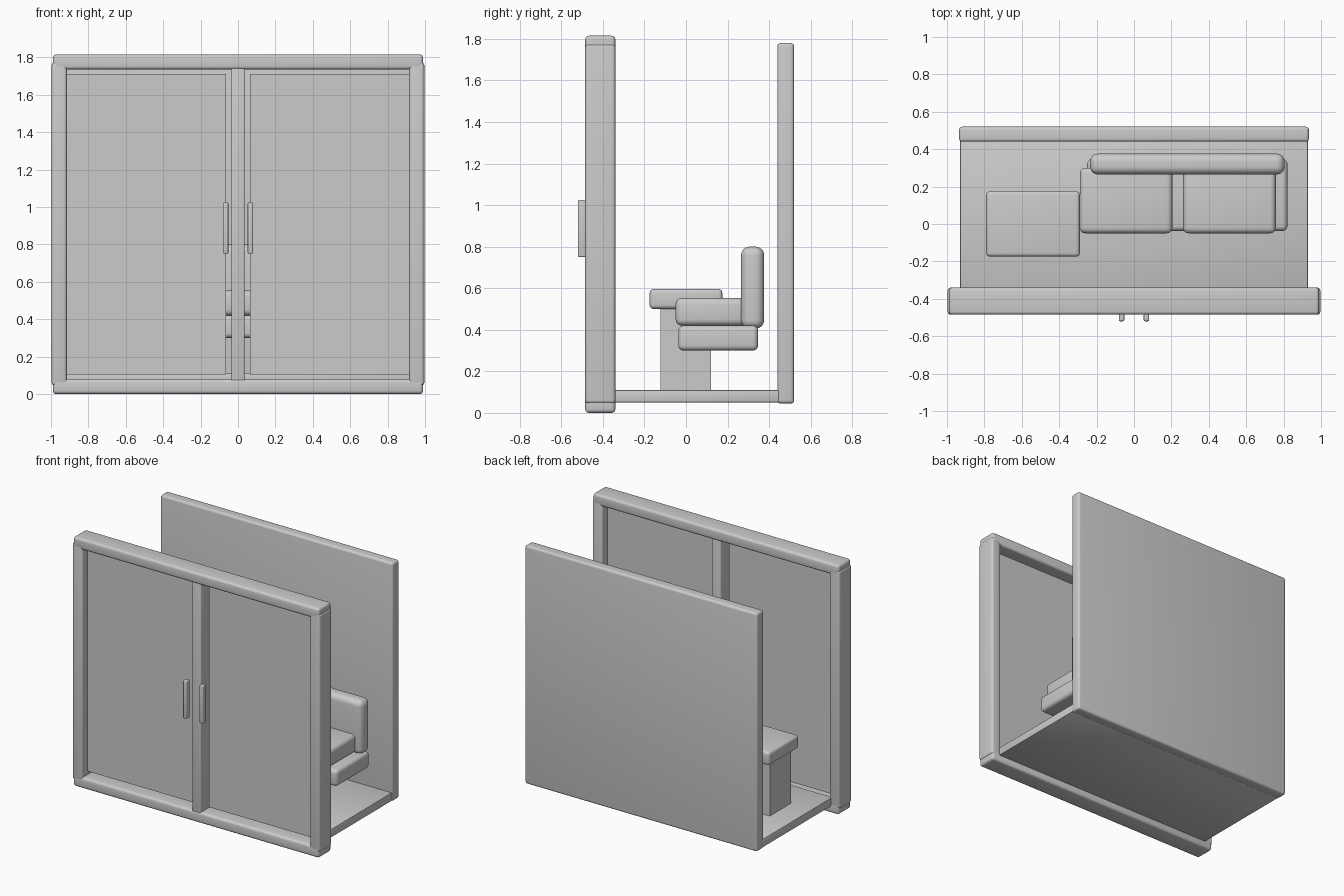
import bpy, math

if "Cube" in bpy.data.objects:
    bpy.data.objects.remove(bpy.data.objects["Cube"])

def box(name, x, y, z, bevel=0.0, segments=4):
    """Rounded box from (min, max) ranges on each axis."""
    bpy.ops.mesh.primitive_cube_add(
        size=1, location=[(r[0] + r[1]) / 2 for r in (x, y, z)])
    ob = bpy.context.object
    ob.name = name
    ob.scale = [r[1] - r[0] for r in (x, y, z)]
    bpy.ops.object.transform_apply(location=False, rotation=False, scale=True)
    if bevel:
        m = ob.modifiers.new("Bevel", 'BEVEL')
        m.width = bevel
        m.segments = segments
        m.limit_method = 'NONE'
        bpy.ops.object.modifier_apply(modifier="Bevel")
        bpy.ops.object.shade_smooth_by_angle(angle=math.radians(35))
    return ob

# Shell: floor slab and rear wall
box("floor", (-0.93, 0.93), (-0.36, 0.46), (0.05, 0.11), 0.005, 2)
box("back_wall", (-0.935, 0.935), (0.44, 0.52), (0.045, 1.78), 0.016)

# Front frame: rails, centre mullion, then mirrored posts, glass and handles
fy = (-0.485, -0.34)
box("bottom_rail", (-0.99, 0.99), fy, (0.0, 0.08), 0.018)
box("top_rail", (-0.99, 0.99), fy, (1.735, 1.815), 0.018)
box("centre_mullion", (-0.036, 0.036), (-0.48, -0.345), (0.06, 1.755), 0.008, 3)
for side, s in (("left", -1), ("right", 1)):
    def span(a, b):
        return tuple(sorted((s * a, s * b)))
    box(side + "_post", span(0.915, 0.996), fy, (0.045, 1.775), 0.016)
    box(side + "_door_panel", span(0.063, 0.93), (-0.425, -0.405), (0.105, 1.71))
    box(side + "_handle", span(0.052, 0.08), (-0.52, -0.482), (0.75, 1.025), 0.006, 3)

# Sofa: base, two seat cushions and backrest
box("sofa_base", (-0.25, 0.82), (-0.037, 0.347), (0.30, 0.42), 0.025)
for i, x in enumerate((-0.29, 0.263)):
    box(f"seat_cushion_{i + 1}", (x, x + 0.495), (-0.05, 0.30), (0.42, 0.553), 0.03)
box("sofa_backrest", (-0.235, 0.805), (0.265, 0.376), (0.405, 0.80), 0.042, 6)

# Table: top and pedestal
box("table_top", (-0.79, -0.29), (-0.175, 0.175), (0.50, 0.597), 0.02)
box("table_pedestal", (-0.76, -0.32), (-0.123, 0.12), (0.10, 0.51))
